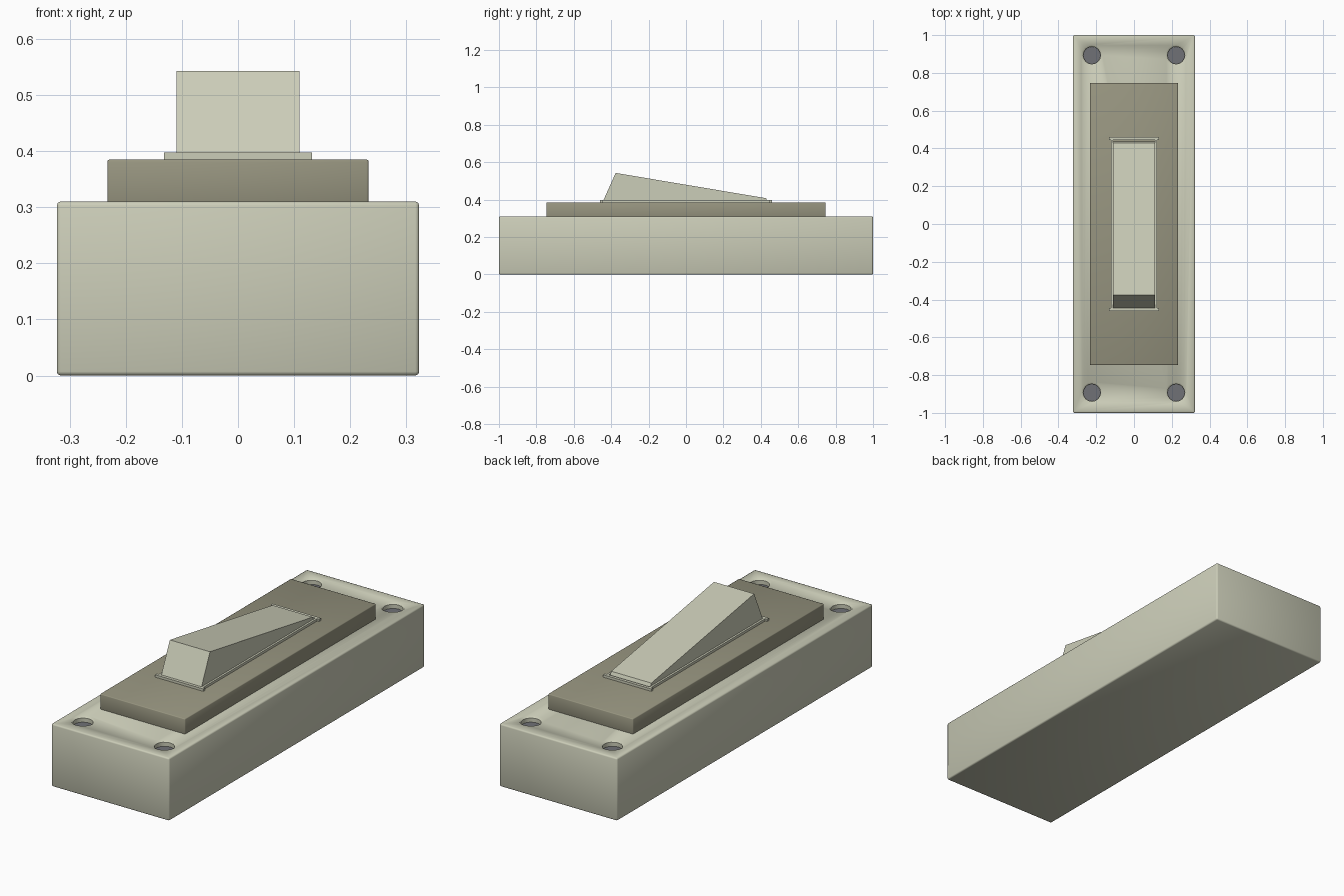
import bpy, bmesh, math
from mathutils import Matrix

if "Cube" in bpy.data.objects:
    bpy.data.objects.remove(bpy.data.objects["Cube"])


def material(name, rgb):
    m = bpy.data.materials.new(name)
    m.diffuse_color = (*rgb, 1)
    m.use_nodes = True
    m.node_tree.nodes["Principled BSDF"].inputs["Base Color"].default_value = m.diffuse_color
    return m


IVORY = material("ivory plastic", (0.60, 0.61, 0.48))
OLIVE = material("dark olive plate", (0.31, 0.30, 0.215))
STEEL = material("grey screw metal", (0.16, 0.165, 0.18))


def make(name, bm, mat):
    bmesh.ops.recalc_face_normals(bm, faces=bm.faces)
    me = bpy.data.meshes.new(name)
    bm.to_mesh(me)
    bm.free()
    ob = bpy.data.objects.new(name, me)
    bpy.context.collection.objects.link(ob)
    me.materials.append(mat)
    return ob


def box(name, x0, x1, y0, y1, z0, z1, mat, bevel=0.0):
    bm = bmesh.new()
    m = Matrix.Translation(((x0 + x1) / 2, (y0 + y1) / 2, (z0 + z1) / 2))
    m = m @ Matrix.Diagonal((x1 - x0, y1 - y0, z1 - z0, 1))
    bmesh.ops.create_cube(bm, size=1, matrix=m)
    if bevel:
        bmesh.ops.bevel(bm, geom=bm.edges[:], offset=bevel, segments=2,
                        profile=0.5, affect='EDGES')
    return make(name, bm, mat)


def cone(bm, x, y, z0, z1, r0, r1):
    bmesh.ops.create_cone(bm, cap_ends=True, segments=16, radius1=r0, radius2=r1,
                          depth=z1 - z0, matrix=Matrix.Translation((x, y, (z0 + z1) / 2)))


def smooth(ob):
    bpy.ops.object.select_all(action='DESELECT')
    ob.select_set(True)
    bpy.context.view_layer.objects.active = ob
    bpy.ops.object.shade_smooth_by_angle(angle=math.radians(50))


# Housing with four chamfered screw holes
base = box("base_housing", -0.323, 0.323, -1, 1, 0, 0.31, IVORY, 0.007)
corners = [(sx * 0.223, sy * 0.893) for sx in (-1, 1) for sy in (-1, 1)]
for step, (z0, z1, r0, r1) in enumerate([(0.275, 0.33, 0.046, 0.046),
                                         (0.302, 0.318, 0.046, 0.066)]):
    bm = bmesh.new()
    for x, y in corners:
        cone(bm, x, y, z0, z1, r0, r1)
    cutter = make("hole_cutter_%d" % step, bm, IVORY)
    mod = base.modifiers.new("holes", 'BOOLEAN')
    mod.object, mod.operation, mod.solver = cutter, 'DIFFERENCE', 'EXACT'
    bpy.context.view_layer.objects.active = base
    bpy.ops.object.modifier_apply(modifier=mod.name)
    bpy.data.objects.remove(cutter)
smooth(base)

# Screw heads at the bottom of the holes
bm = bmesh.new()
for x, y in corners:
    cone(bm, x, y, 0.262, 0.282, 0.0455, 0.0455)
make("screw_heads", bm, STEEL)

# Raised face plate
smooth(box("face_plate", -0.233, 0.233, -0.747, 0.747, 0.30, 0.385, OLIVE, 0.004))

# Thin rim around the rocker: two end bars and two side bars
for s, side in ((-1, "a"), (1, "b")):
    ys = sorted((s * 0.445, s * 0.46))
    xs = sorted((s * 0.112, s * 0.122))
    box("rim_end_" + side, -0.132, 0.132, *ys, 0.38, 0.397, IVORY)
    box("rim_side_" + side, *xs, -0.445, 0.445, 0.38, 0.397, IVORY)

# Rocker: wedge profile extruded across x
profile = [(-0.449, 0.38), (-0.376, 0.543), (0.428, 0.408), (0.44, 0.38)]
bm = bmesh.new()
face = bm.faces.new([bm.verts.new((-0.11, y, z)) for y, z in profile])
ext = bmesh.ops.extrude_face_region(bm, geom=[face], use_keep_orig=True)
bmesh.ops.translate(bm, vec=(0.22, 0, 0),
                    verts=[v for v in ext["geom"] if isinstance(v, bmesh.types.BMVert)])
make("rocker", bm, IVORY)
